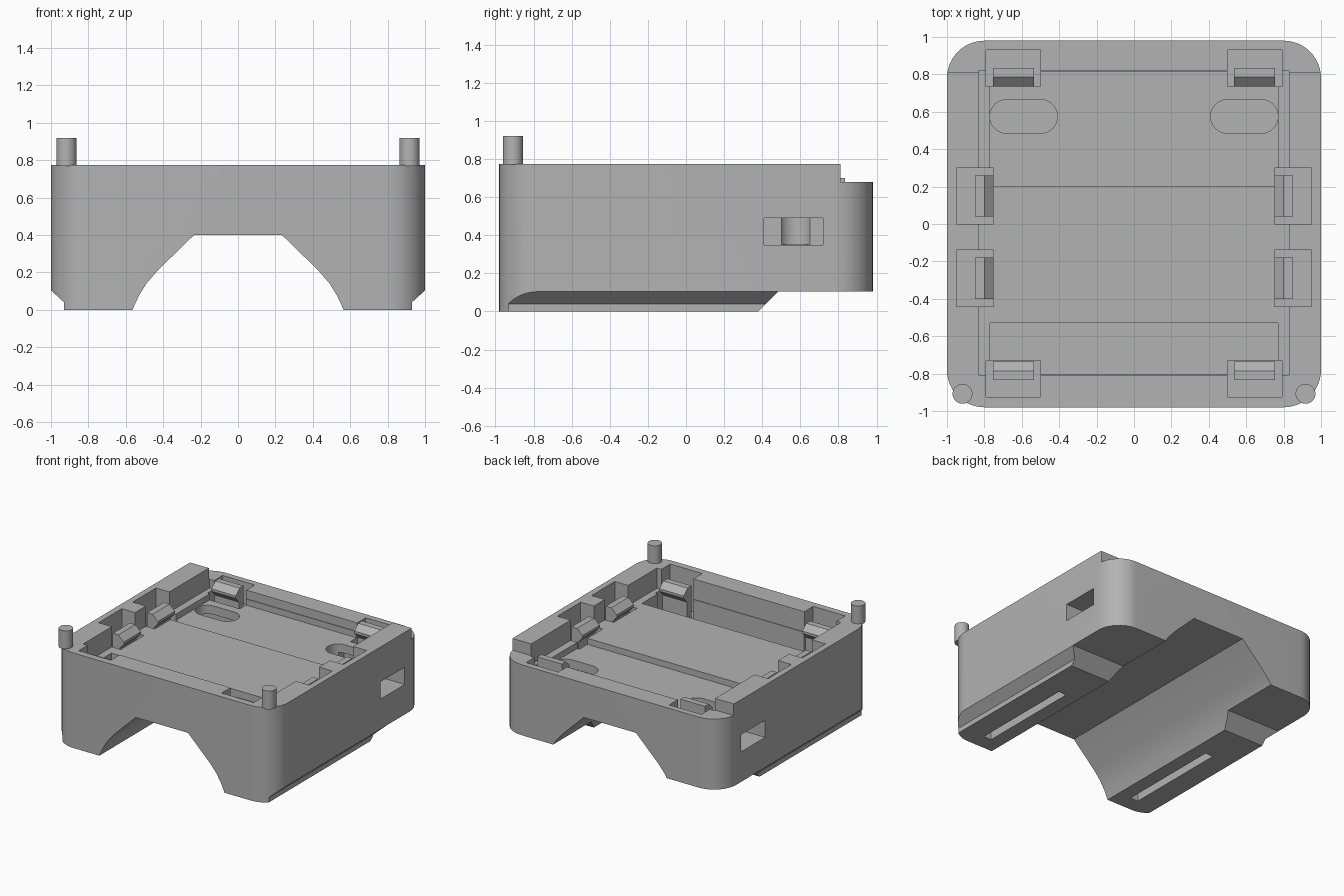
import bpy, bmesh, math
from mathutils import Vector

cube = bpy.data.objects.get("Cube")
if cube:
    bpy.data.objects.remove(cube, do_unlink=True)

gray = bpy.data.materials.new("plain_gray")
gray.use_nodes = True
gray.diffuse_color = (0.45, 0.45, 0.45, 1)
gray.node_tree.nodes["Principled BSDF"].inputs["Base Color"].default_value = gray.diffuse_color

# Maps profile coordinates (u, v) and extrusion depth w to model space
AXES = {
    "x": lambda u, v, w: Vector((w, u, v)),
    "y": lambda u, v, w: Vector((u, w, v)),
    "z": lambda u, v, w: Vector((u, v, w)),
}


def prism(name, profile, axis, low, high):
    """Extrude a closed profile along an axis."""
    bm = bmesh.new()
    place = AXES[axis]
    face = bm.faces.new([bm.verts.new(place(u, v, low)) for u, v in profile])
    moved = bmesh.ops.extrude_face_region(bm, geom=[face])["geom"]
    shift = place(0, 0, high) - place(0, 0, low)
    bmesh.ops.translate(bm, vec=shift, verts=[g for g in moved if isinstance(g, bmesh.types.BMVert)])
    bmesh.ops.recalc_face_normals(bm, faces=bm.faces)
    mesh = bpy.data.meshes.new(name)
    bm.to_mesh(mesh)
    bm.free()
    mesh.materials.append(gray)
    obj = bpy.data.objects.new(name, mesh)
    bpy.context.collection.objects.link(obj)
    return obj


def rectangle(x0, x1, y0, y1):
    return [(x0, y0), (x1, y0), (x1, y1), (x0, y1)]


def rounded(cx, cy, hx, hy, r, steps=12):
    """Rounded rectangle outline."""
    pts = []
    for i, (sx, sy) in enumerate([(1, 1), (-1, 1), (-1, -1), (1, -1)]):
        for k in range(steps + 1):
            a = math.pi / 2 * (i + k / steps)
            p = (cx + sx * (hx - r) + r * math.cos(a), cy + sy * (hy - r) + r * math.sin(a))
            if not pts or (Vector(p) - Vector(pts[-1])).length > 1e-5:
                pts.append(p)
    return pts


def activate(obj):
    bpy.ops.object.select_all(action="DESELECT")
    obj.select_set(True)
    bpy.context.view_layer.objects.active = obj


def cut(target, profile, axis, low, high):
    cutter = prism("cutter", profile, axis, low, high)
    cutter.hide_render = True
    activate(target)
    mod = target.modifiers.new("cut", "BOOLEAN")
    mod.operation, mod.solver, mod.object = "DIFFERENCE", "EXACT", cutter
    bpy.ops.object.modifier_apply(modifier=mod.name)
    bpy.data.objects.remove(cutter, do_unlink=True)


def smooth(obj):
    activate(obj)
    bpy.ops.object.shade_smooth_by_angle(angle=math.radians(30))


def flip(profile, side):
    return [(u * side, v) for u, v in profile]


TOP, RIM, DECK = 0.775, 0.68, 0.61
body = prism("body", rounded(0, 0, 1, 0.98, 0.2), "z", 0, TOP)

# Lowered back rim, raised rear underside and arch between the feet
cut(body, rectangle(-1.1, 1.1, 0.81, 1.1), "z", RIM, 1)
cut(body, [(0.28, -0.1), (1.1, -0.1), (1.1, 0.105), (0.485, 0.105)], "x", -1.1, 1.1)
half_arch = [(0.235, 0.4), (0.43, 0.21), (0.49, 0.14), (0.53, 0.075), (0.565, 0), (0.6, -0.1)]
cut(body, half_arch + [(-x, z) for x, z in reversed(half_arch)], "y", -1.1, 1.1)

# Tray deck with its rear and front wells
cut(body, rectangle(-0.83, 0.83, -0.81, 0.82), "z", DECK, 1)
cut(body, rectangle(-0.77, 0.77, 0.2, 0.815), "z", 0.56, 0.9)
cut(body, rectangle(-0.77, 0.77, -0.805, -0.53), "z", 0.45, 0.9)

for s in (-1, 1):
    # Undercut along the outer edge of each foot, and the slot beneath it
    cut(body, flip([(0.93, -0.1), (0.93, 0.04), (1.01, 0.113), (1.1, 0.113), (1.1, -0.1)], s), "y", -1.1, 0.8)
    cut(body, flip(rectangle(0.68, 0.75, -0.85, 0.02), s), "z", -0.1, 0.15)
    # Side window joined to the oval hole in the deck
    cut(body, rectangle(0.41, 0.72, 0.35, 0.49), "x", min(s * 0.45, s * 1.1), max(s * 0.45, s * 1.1))
    cut(body, rounded(s * 0.59, 0.575, 0.18, 0.09, 0.0899), "z", 0.352, 0.7)
    # Clip recesses
    for y in (-0.44, 0):
        cut(body, flip(rectangle(0.75, 0.95, y, y + 0.3), s), "z", 0.5, 1)
    for y in (-0.925, 0.735):
        cut(body, flip(rectangle(0.5, 0.79, y, y + 0.195), s), "z", 0.5 if y > 0 else 0.44, 1)
smooth(body)

# Hooked clips: a stem with a sloped nose pointing into the tray
hook = [(0.79, 0.42), (0.85, 0.42), (0.85, 0.7), (0.8, 0.7), (0.75, 0.655), (0.75, 0.635), (0.79, 0.59)]
for s, side in ((-1, "right"), (1, "left")):
    for y, place in ((-0.29, "front"), (0.15, "back")):
        prism(f"{side}_{place}_side_clip", flip(hook, s), "y", y - 0.11, y + 0.11)
    for d, place in ((-1, "front"), (1, "back")):
        nose = [(d * (u - 0.015), v) for u, v in hook]
        prism(f"{side}_{place}_end_clip", nose, "x", s * 0.645 - 0.11, s * 0.645 + 0.11)
    # Locating pegs on the front corners
    peg = prism(f"{side}_peg", rounded(s * 0.917, -0.908, 0.053, 0.053, 0.0529), "z", TOP - 0.005, 0.92)
    smooth(peg)
